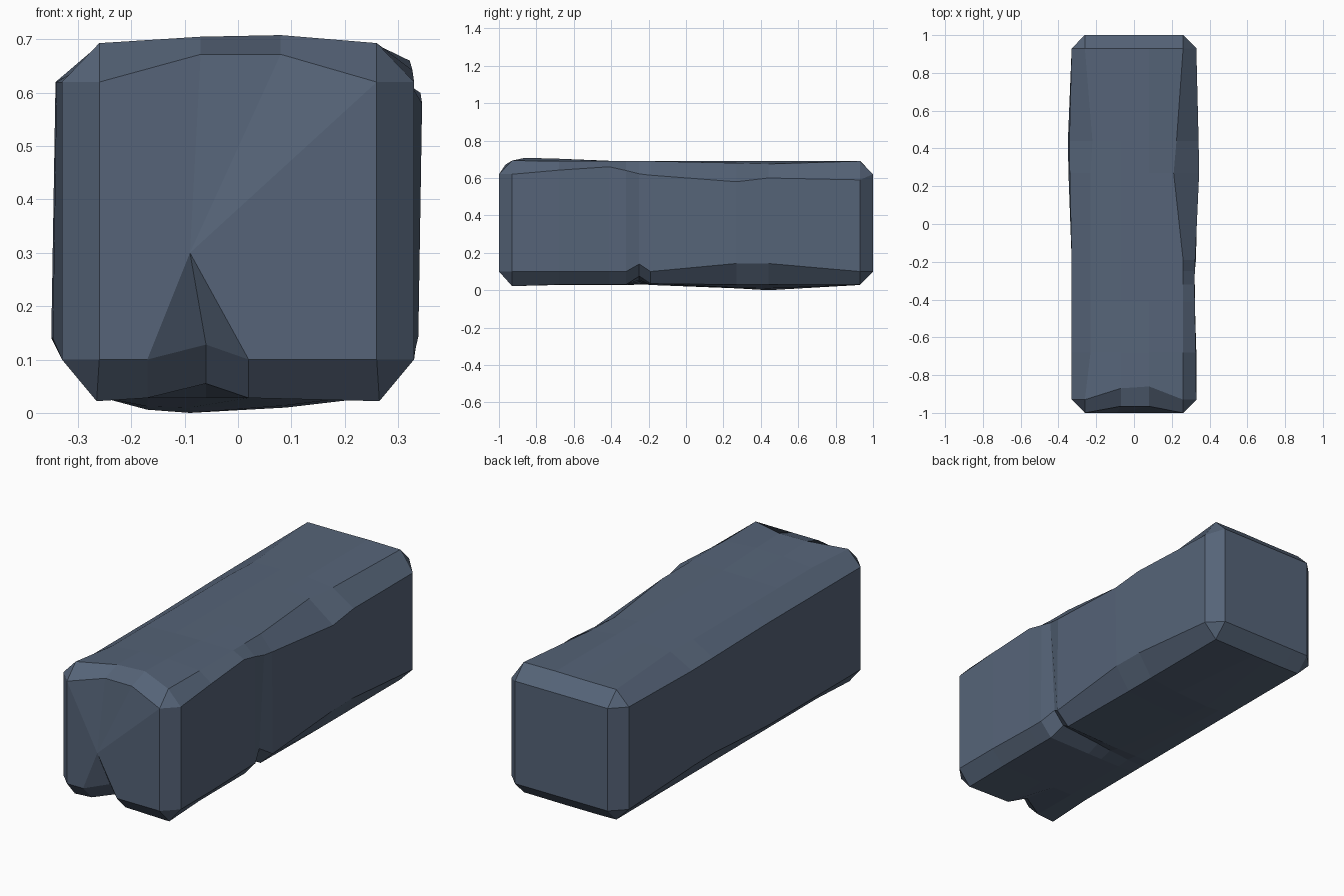
import bpy, bmesh

if "Cube" in bpy.data.objects:
    bpy.data.objects.remove(bpy.data.objects["Cube"])

# Default cross-section (x, z) of the worn block, clockwise from lower left
BASE = {
    "left_low": (-.33, .10), "left_high": (-.33, .62), "top_left": (-.23, .685),
    "top_a": (-.07, .69), "top_b": (.08, .692), "top_right": (.26, .69),
    "right_high": (.33, .62), "right_low": (.33, .10), "under_right": (.26, .03),
    "under_a": (.02, .028), "under_b": (-.06, .028), "under_c": (-.17, .028),
    "under_left": (-.26, .03),
}
NAMES = list(BASE)

# Stations along y, each with only its chips and bulges
STATIONS = [
    (-.93, dict(top_left=(-.26, .693), top_a=(-.07, .705), top_b=(.08, .708),
                top_right=(.26, .693), under_b=(-.06, .055), under_right=(.265, .022),
                under_left=(-.265, .022))),
    (-.68, dict(top_a=(-.07, .70), top_b=(.08, .703), right_high=(.327, .642))),
    (-.41, dict(right_high=(.322, .66), right_low=(.322, .10))),
    (-.32, dict(right_high=(.32, .64), right_low=(.322, .10))),
    (-.25, dict(right_high=(.322, .622), right_low=(.295, .14), under_right=(.24, .075),
                under_a=(.02, .055), under_b=(-.06, .045), under_c=(-.17, .035))),
    (-.19, dict(right_high=(.324, .615), right_low=(.328, .10), under_right=(.26, .035))),
    (.27, dict(top_right=(.21, .68), right_high=(.345, .58), right_low=(.338, .143),
               left_low=(-.347, .14), left_high=(-.34, .62), under_a=(.09, .014),
               under_c=(-.17, .012), under_b=(-.09, .01))),
    (.44, dict(top_left=(-.22, .685), top_right=(.225, .675), right_high=(.342, .60),
               right_low=(.336, .143), left_low=(-.35, .14), left_high=(-.342, .62),
               under_a=(.09, .01), under_b=(-.09, 0), under_c=(-.17, .006))),
    (.93, dict(top_left=(-.26, .69), right_high=(.33, .59))),
]


def add_ring(bm, y, changes, shifts=None):
    pts = {**BASE, **changes}
    return [bm.verts.new((pts[n][0], y + (shifts or {}).get(n, 0), pts[n][1])) for n in NAMES]


def end_ring(bm, y, changes, shifts=None):
    # End face outline: the section pulled in by the edge chamfer
    flat = {n: (max(-.26, min(.26, x)), max(.10, min(.62, z))) for n, (x, z) in BASE.items()}
    for side, sx in (("left", -.26), ("right", .26)):
        flat["top_" + side] = (sx, .62)
        flat["under_" + side] = (sx, .10)
    return add_ring(bm, y, {**flat, **changes}, shifts)


bm = bmesh.new()
rings = [end_ring(bm, -1, dict(top_a=(-.07, .672), top_b=(.08, .672), under_b=(-.06, .128)),
                  dict(top_a=.035, top_b=.035, under_b=.06))]
for i, (y, changes) in enumerate(STATIONS):
    rings.append(add_ring(bm, y, changes,
                          dict(top_a=.06, top_b=.07, under_b=.05) if i == 0 else None))
rings.append(end_ring(bm, 1, {}))

# Long sides
count = len(NAMES)
for a, b in zip(rings, rings[1:]):
    for i in range(count):
        j = (i + 1) % count
        bm.faces.new((a[i], a[j], b[j], b[i]))

# Front face fans out from the tip of its chip; back face is plain
tip = bm.verts.new((-.09, -1, .30))
for i in range(count):
    bm.faces.new((rings[0][(i + 1) % count], rings[0][i], tip))
bm.faces.new(rings[-1])

bmesh.ops.remove_doubles(bm, verts=bm.verts, dist=.0005)
bmesh.ops.dissolve_degenerate(bm, edges=bm.edges, dist=.0005)
bmesh.ops.recalc_face_normals(bm, faces=bm.faces)

mesh = bpy.data.meshes.new("stone_block")
bm.to_mesh(mesh)
bm.free()
block = bpy.data.objects.new("stone_block", mesh)
bpy.context.collection.objects.link(block)

# Slate colour
slate = bpy.data.materials.new("slate_blue_grey")
slate.diffuse_color = (.092, .127, .188, 1)
slate.use_nodes = True
slate.node_tree.nodes["Principled BSDF"].inputs["Base Color"].default_value = slate.diffuse_color
mesh.materials.append(slate)
